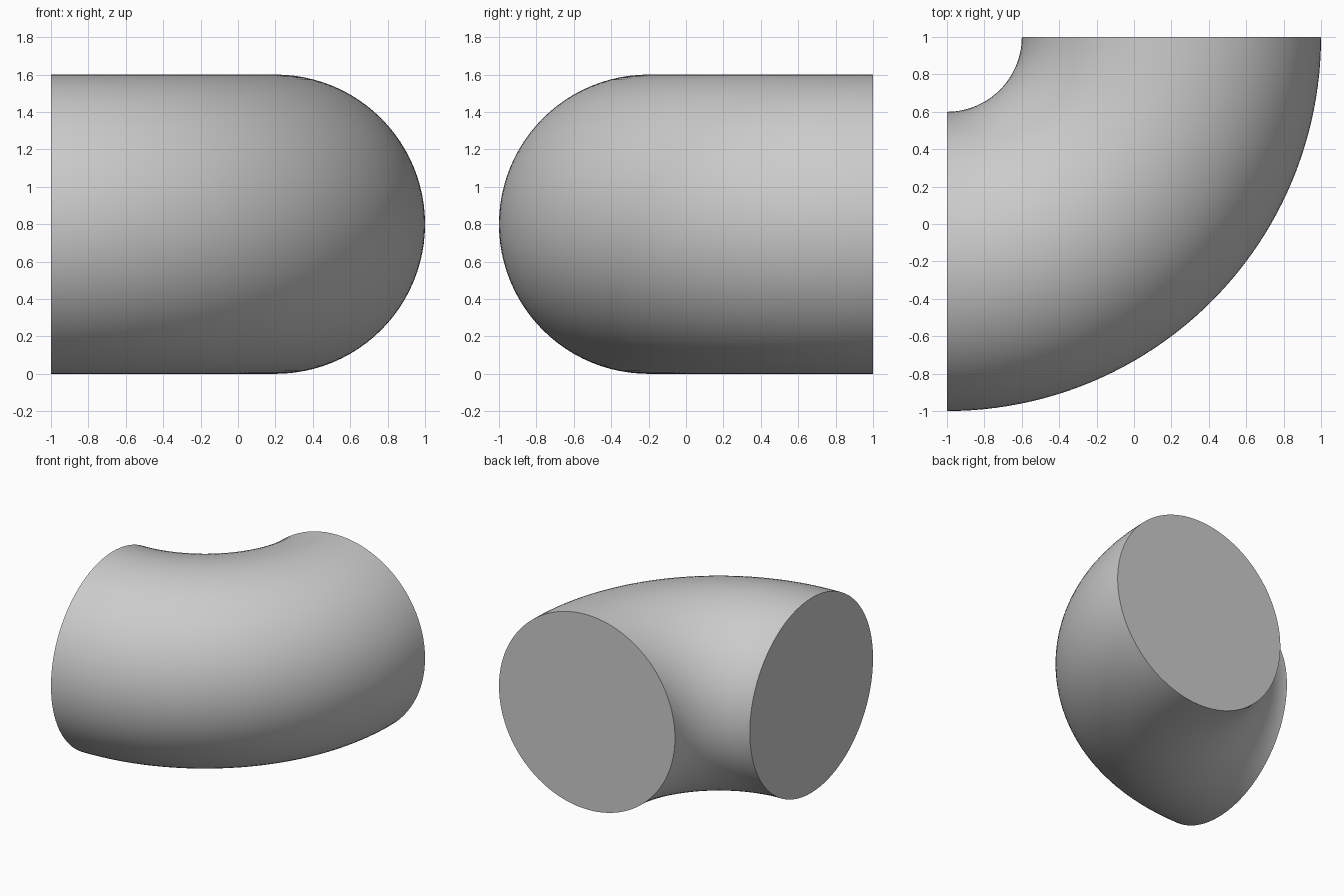
import bpy, bmesh
from math import pi, sin, cos
from mathutils import Vector

cube = bpy.data.objects.get("Cube")
if cube:
    bpy.data.objects.remove(cube, do_unlink=True)

MAJOR, MINOR = 1.2, 0.8
SIDES, STEPS = 96, 48
PIVOT = Vector((-1, 1, 0.8))

# Plain grey surface
grey = bpy.data.materials.new("plain_grey")
grey.use_nodes = True
colour = (0.6, 0.6, 0.6, 1)
grey.diffuse_color = colour
grey.node_tree.nodes["Principled BSDF"].inputs["Base Color"].default_value = colour

# Round section at the left-hand end, swept a quarter turn about the pivot
bm = bmesh.new()
ring = [bm.verts.new(PIVOT + Vector((0, -MAJOR + MINOR * cos(a), MINOR * sin(a))))
        for a in (2 * pi * i / SIDES for i in range(SIDES))]
edges = [bm.edges.new((ring[i], ring[(i + 1) % SIDES])) for i in range(SIDES)]
swept = bmesh.ops.spin(bm, geom=ring + edges, cent=PIVOT, axis=(0, 0, 1),
                       angle=pi / 2, steps=STEPS, use_duplicate=False)

# Flat caps on both ends
bmesh.ops.holes_fill(bm, edges=[e for e in bm.edges if e.is_boundary], sides=0)
bmesh.ops.recalc_face_normals(bm, faces=bm.faces)

mesh = bpy.data.meshes.new("pipe_elbow")
bm.to_mesh(mesh)
bm.free()
mesh.materials.append(grey)
elbow = bpy.data.objects.new("pipe_elbow", mesh)
bpy.context.collection.objects.link(elbow)

# Smooth curve, sharp cap rims
bpy.ops.object.select_all(action="DESELECT")
elbow.select_set(True)
bpy.context.view_layer.objects.active = elbow
bpy.ops.object.shade_smooth_by_angle(angle=pi / 6)
